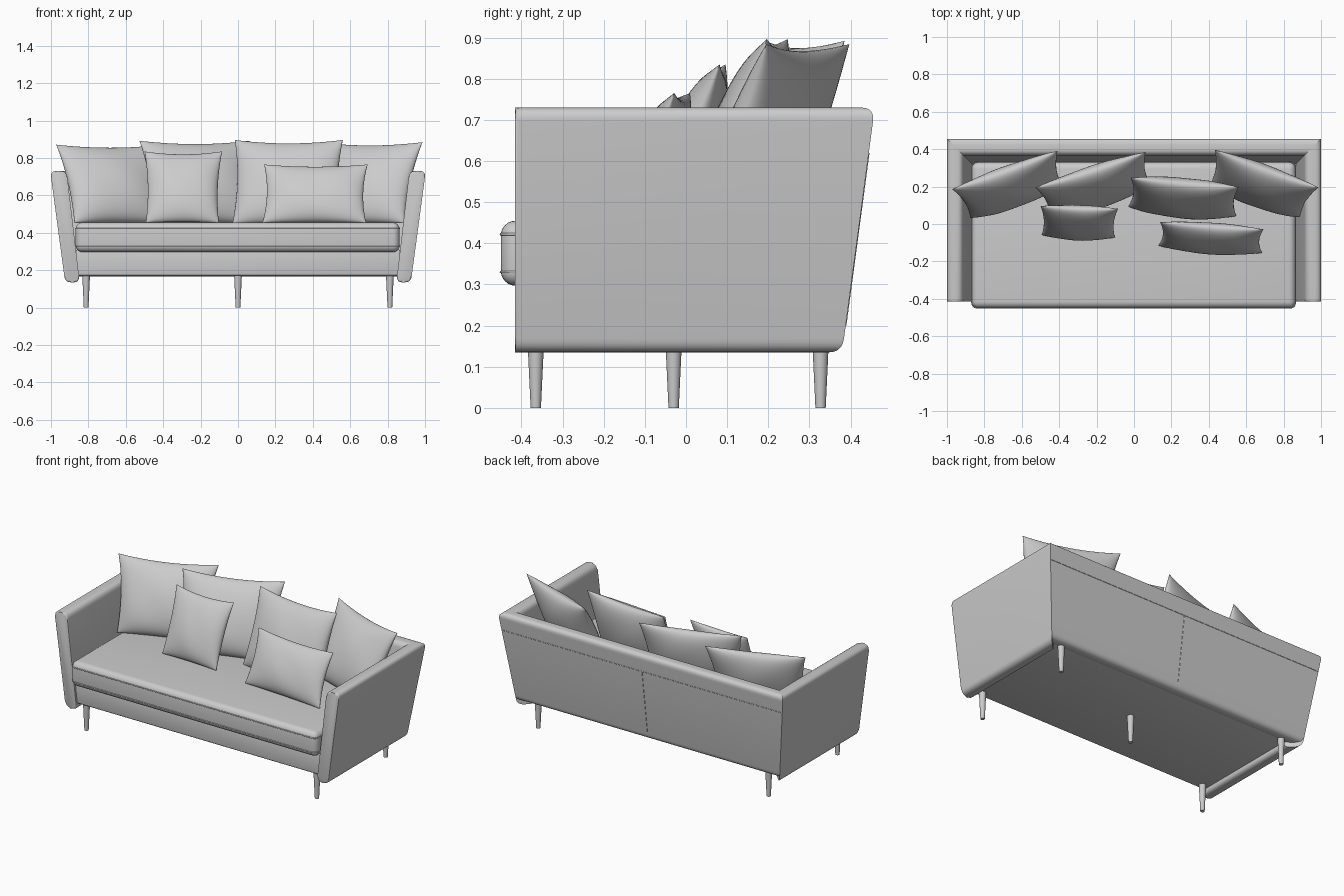
import bpy, bmesh, math
from mathutils import Vector

if "Cube" in bpy.data.objects:
    bpy.data.objects.remove(bpy.data.objects["Cube"])


def finish(name, bm, angle=40):
    bmesh.ops.recalc_face_normals(bm, faces=bm.faces[:])
    me = bpy.data.meshes.new(name)
    bm.to_mesh(me)
    bm.free()
    ob = bpy.data.objects.new(name, me)
    bpy.context.collection.objects.link(ob)
    bpy.ops.object.select_all(action='DESELECT')
    ob.select_set(True)
    bpy.context.view_layer.objects.active = ob
    bpy.ops.object.shade_smooth_by_angle(angle=math.radians(angle))
    return ob


def rounded(points, r, n=6):
    """Polygon with its corners rounded."""
    out = []
    for i, p in enumerate(points):
        p = Vector(p)
        a = p + (Vector(points[i - 1]) - p).normalized() * r
        b = p + (Vector(points[(i + 1) % len(points)]) - p).normalized() * r
        for k in range(n + 1):
            t = k / n
            out.append(a * (1 - t) ** 2 + p * 2 * t * (1 - t) + b * t * t)
    return out


# Leaning panel section: (outward offset, height)
def lean(z):
    return 0.004 - 0.079 * (0.73 - z) / 0.59


def section(bottom):
    return rounded([(lean(bottom), bottom), (lean(0.73), 0.73),
                    (lean(0.73) - 0.088, 0.73), (lean(bottom) - 0.078, bottom)], 0.034)


def panel(name, start, end, prof, cap_start, cap_end):
    bm = bmesh.new()
    a = [bm.verts.new(start(o, z)) for o, z in prof]
    b = [bm.verts.new(end(o, z)) for o, z in prof]
    n = len(prof)
    for i in range(n):
        j = (i + 1) % n
        bm.faces.new((a[i], a[j], b[j], b[i]))
    if cap_end:
        bm.faces.new(b)
    if cap_start:
        face = bm.faces.new(a)
        bmesh.ops.bevel(bm, geom=list(face.edges), offset=0.009, segments=3,
                        profile=0.5, affect='EDGES')
    return finish(name, bm)


# Arms, mitred into the back
for side, s in (("left", -1), ("right", 1)):
    panel(side + "_arm", lambda o, z: (s * (1 + o), -0.415, z),
          lambda o, z: (s * (1 + o), 0.455 + o, z), section(0.135), True, True)

# Backrest
panel("backrest", lambda o, z: (-1 - o, 0.455 + o, z),
      lambda o, z: (1 + o, 0.455 + o, z), section(0.165), False, False)


def box(name, x, y, z, r, seg):
    bm = bmesh.new()
    bmesh.ops.create_cube(bm, size=1)
    for v in bm.verts:
        v.co = [lo + (c + 0.5) * (hi - lo) for c, (lo, hi) in zip(v.co, (x, y, z))]
    bmesh.ops.bevel(bm, geom=bm.edges[:], offset=r, segments=seg, profile=0.5, affect='EDGES')
    return finish(name, bm)


# Base frame and seat cushion
box("base_frame", (-0.87, 0.87), (-0.402, 0.345), (0.17, 0.31), 0.012, 3)
box("seat_cushion", (-0.868, 0.864), (-0.45, 0.33), (0.297, 0.455), 0.036, 6)


def tube(name, pts, r, cyclic=False):
    cu = bpy.data.curves.new(name, 'CURVE')
    cu.dimensions = '3D'
    cu.bevel_depth = r
    cu.bevel_resolution = 1
    sp = cu.splines.new('POLY')
    sp.points.add(len(pts) - 1)
    for q, p in zip(sp.points, pts):
        q.co = (*p, 1)
    sp.use_cyclic_u = cyclic
    bpy.context.collection.objects.link(bpy.data.objects.new(name, cu))


# Seams on the cushion and the back
for label, z in (("lower", 0.33), ("upper", 0.422)):
    ring = rounded([(-0.868, -0.45), (0.864, -0.45), (0.864, 0.33), (-0.868, 0.33)], 0.036)
    tube("cushion_" + label + "_seam", [(p.x, p.y, z) for p in ring], 0.003, True)
back_y = lambda z: 0.455 + lean(z)
tube("back_cross_seam", [(s * (1 + lean(0.62)), back_y(0.62), 0.62) for s in (-1, 1)], 0.002)
tube("back_centre_seam", [(0, back_y(z), z) for z in (0.2, 0.62)], 0.002)

# Tapered legs
for name, x, y in (("front_left_leg", -0.812, -0.365), ("front_right_leg", 0.812, -0.365),
                   ("back_left_leg", -0.812, 0.327), ("back_right_leg", 0.812, 0.327),
                   ("centre_leg", 0, -0.03)):
    bm = bmesh.new()
    bmesh.ops.create_cone(bm, cap_ends=True, segments=24, radius1=0.0125, radius2=0.021, depth=0.18)
    bmesh.ops.translate(bm, verts=bm.verts[:], vec=(x, y, 0.09))
    finish(name, bm)


# Pillows: pinched outline, puffed both ways, slightly narrower at the bottom
def pillow(name, loc, w, h, thick, yaw, tilt, taper, n=28):
    bm = bmesh.new()
    par = [math.sin(math.pi * (i / n - 0.5)) for i in range(n + 1)]

    def point(u, v, sgn):
        puff = max(0, (1 - u * u) * (1 - v * v)) ** 0.5
        wrinkle = 1 + 0.03 * math.sin(5 * u + 3 * v + 9 * loc[0])
        x = u * w / 2 * (1 - 0.07 * (1 - v * v)) * (1 - taper * (1 - v) / 2)
        top = 0.09 if v > 0 else 0.02
        z = v * h / 2 * (1 - top * (1 - u * u))
        return (x, sgn * thick / 2 * puff * wrinkle * (1 - 0.12 * v), z)

    grid = {}
    for sgn in (-1, 1):
        for i, u in enumerate(par):
            for j, v in enumerate(par):
                rim = i in (0, n) or j in (0, n)
                key = (i, j, 0 if rim else sgn)
                if key not in grid:
                    grid[key] = bm.verts.new(point(u, v, sgn))
        for i in range(n):
            for j in range(n):
                quad = [grid.get((a, b, sgn)) or grid[(a, b, 0)]
                        for a, b in ((i, j), (i + 1, j), (i + 1, j + 1), (i, j + 1))]
                # corner quads would be shared by both sides, so keep one
                if not bm.faces.get(quad):
                    bm.faces.new(quad)
    ob = finish(name, bm, 70)
    ob.location = loc
    ob.rotation_euler = (math.radians(-tilt), 0, math.radians(yaw))


pillow("far_left_pillow", (-0.66, 0.205, 0.662), 0.60, 0.455, 0.17, 20, 23, 0.13)
pillow("centre_left_pillow", (-0.205, 0.205, 0.672), 0.62, 0.475, 0.17, 18, 22, 0.08)
pillow("centre_right_pillow", (0.265, 0.145, 0.672), 0.58, 0.475, 0.17, -5, 19, 0.0)
pillow("far_right_pillow", (0.678, 0.21, 0.668), 0.59, 0.47, 0.17, -20, 23, 0.13)
pillow("small_square_pillow", (-0.295, 0.012, 0.645), 0.415, 0.41, 0.13, -2, 22, 0.06)
pillow("small_long_pillow", (0.412, -0.072, 0.61), 0.555, 0.335, 0.13, -4, 22, 0.0)
